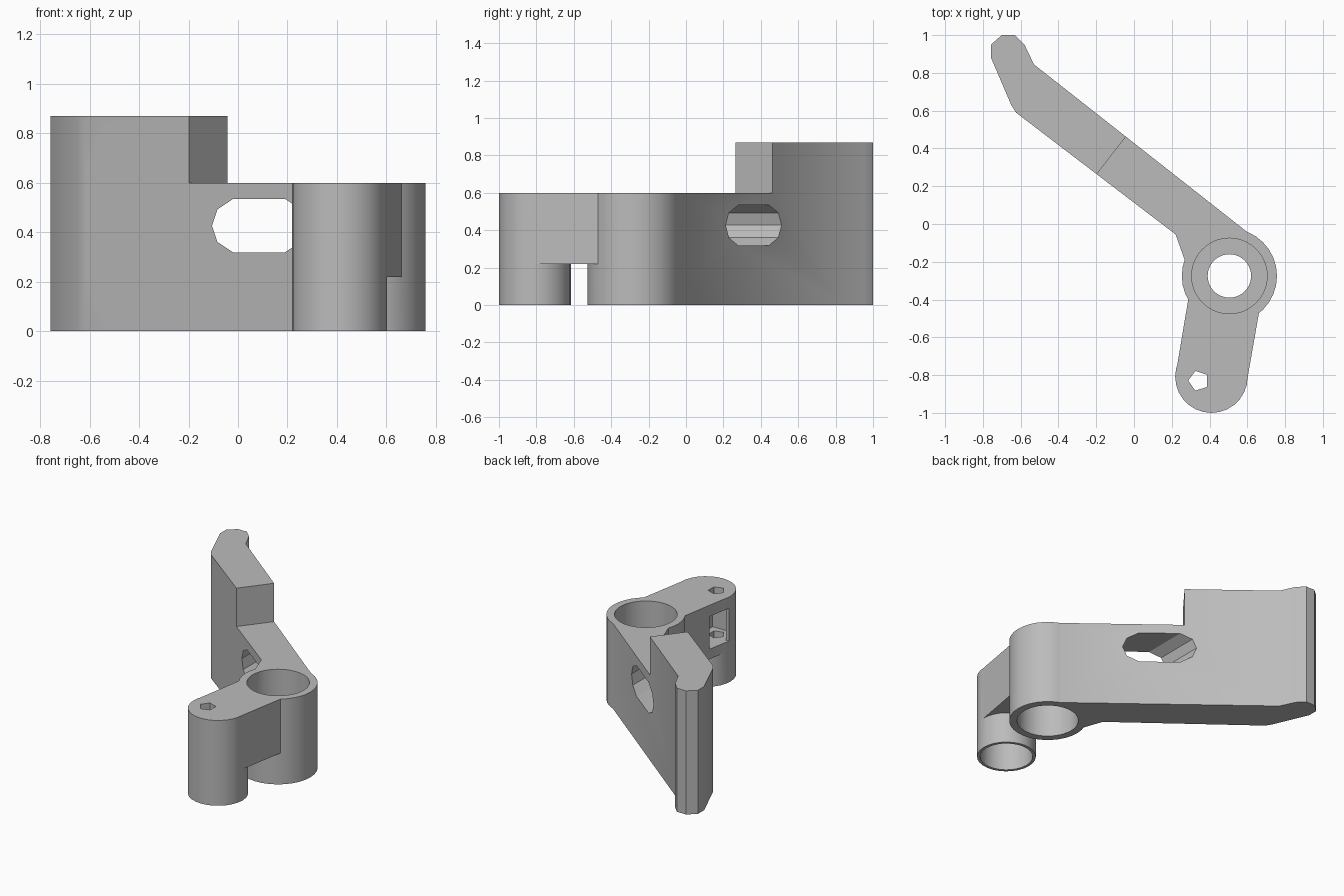
import bpy, bmesh
from math import cos, sin, pi, radians
from mathutils import Vector, Matrix

cube = bpy.data.objects.get("Cube")
if cube:
    bpy.data.objects.remove(cube, do_unlink=True)

grey = bpy.data.materials.new("plain grey")
grey.use_nodes = True
grey.diffuse_color = (0.5, 0.5, 0.5, 1)
grey.node_tree.nodes["Principled BSDF"].inputs["Base Color"].default_value = (0.5, 0.5, 0.5, 1)


def prism(name, points, low, high, matrix=Matrix()):
    """Extrude a flat outline from low to high along local z."""
    bm = bmesh.new()
    face = bm.faces.new([bm.verts.new((x, y, low)) for x, y in points])
    new = bmesh.ops.extrude_face_region(bm, geom=[face])["geom"]
    bmesh.ops.translate(bm, vec=(0, 0, high - low),
                        verts=[v for v in new if isinstance(v, bmesh.types.BMVert)])
    bmesh.ops.recalc_face_normals(bm, faces=bm.faces)
    bm.transform(matrix)
    mesh = bpy.data.meshes.new(name)
    bm.to_mesh(mesh)
    bm.free()
    mesh.materials.append(grey)
    obj = bpy.data.objects.new(name, mesh)
    bpy.context.collection.objects.link(obj)
    return obj


def ring(center, radius, sides, turn=0.0):
    return [(center[0] + radius * cos(turn + 2 * pi * i / sides),
             center[1] + radius * sin(turn + 2 * pi * i / sides)) for i in range(sides)]


def combine(target, other, operation):
    mod = target.modifiers.new(operation, 'BOOLEAN')
    mod.operation, mod.solver, mod.object = operation, 'EXACT', other
    bpy.context.view_layer.objects.active = target
    bpy.ops.object.modifier_apply(modifier=mod.name)
    bpy.data.objects.remove(other, do_unlink=True)


HUB, POST = (0.505, -0.275), (0.41, -0.808)
HEIGHT, TALL = 0.6, 0.87

# Slanted plate with a bent, rounded tip
plate = [(-0.53, 0.845), (-0.58, 0.95), (-0.63, 1.0), (-0.70, 1.0), (-0.757, 0.95),
         (-0.757, 0.88), (-0.65, 0.63), (-0.625, 0.59), (0.22, -0.055), (0.27, -0.195),
         (0.45, -0.3), (0.66, -0.09)]
bracket = prism("bracket", plate, 0, TALL)

# Lower the hub half of the plate
along = Vector((0.79, -0.613, 0)).normalized()
across = Vector((-along.y, along.x, 0))
step_start = Vector((-0.2, 0.26, 0))
step = Matrix((along, across, (0, 0, 1))).transposed().to_4x4()
step.translation = step_start
combine(bracket, prism("step_cutter", [(0, -1), (2, -1), (2, 1), (0, 1)], HEIGHT, 1, step),
        'DIFFERENCE')

# Hub, short arm and post
combine(bracket, prism("hub", ring(HUB, 0.252, 32), 0, HEIGHT), 'UNION')
arm = [(0.287, -0.40), (0.22, -0.80), (0.41, -0.85), (0.602, -0.81), (0.665, -0.45), (0.5, -0.3)]
combine(bracket, prism("short_arm", arm, 0.22, HEIGHT), 'UNION')
combine(bracket, prism("post", ring(POST, 0.192, 28), 0, HEIGHT), 'UNION')

# Bearing seats at both ends of the hub, with a narrower bore between
for low, high, radius in ((0.37, 0.7, 0.2), (-0.1, 0.23, 0.2), (0.1, 0.5, 0.115)):
    combine(bracket, prism("hub_bore", ring(HUB, radius, 40), low, high), 'DIFFERENCE')

# Post socket, side pocket and screw hole
combine(bracket, prism("post_socket", ring(POST, 0.172, 28), -0.1, 0.2), 'DIFFERENCE')
pocket = [(0.1, -0.62), (0.1, -0.79), (0.24, -0.79), (0.27, -0.91), (0.43, -0.91), (0.43, -0.62)]
combine(bracket, prism("side_pocket", pocket, 0.29, 0.52), 'DIFFERENCE')
combine(bracket, prism("screw_hole", ring((0.342, -0.83), 0.055, 5, radians(35)), 0.1, 0.7),
        'DIFFERENCE')

# Long window cut straight through the plate from front to back
half = [(0.19, 0), (0.168, 0.066), (0.105, 0.108)]
window = half + [(-x, z) for x, z in reversed(half)]
window += [(x, -z) for x, z in reversed(window[1:-1])]
front = Matrix.Translation((0.085, 0, 0.427)) @ Matrix.Rotation(pi / 2, 4, 'X')
# starts behind the hub so that only the plate is opened
combine(bracket, prism("window_cutter", window, -0.8, 0.14, front), 'DIFFERENCE')

# Two shallow hexagonal recesses on the front of the plate
for z in (0.205, 0.648):
    place = Matrix((along, (0, 0, 1), across)).transposed().to_4x4()
    place.translation = step_start - along * 0.304 + Vector((0, 0, z))
    combine(bracket, prism("hex_recess", ring((0, 0), 0.226, 6), -0.1, 0.082, place),
            'DIFFERENCE')

bpy.ops.object.select_all(action='DESELECT')
bracket.select_set(True)
bpy.context.view_layer.objects.active = bracket
bpy.ops.object.shade_smooth_by_angle(angle=radians(30))
